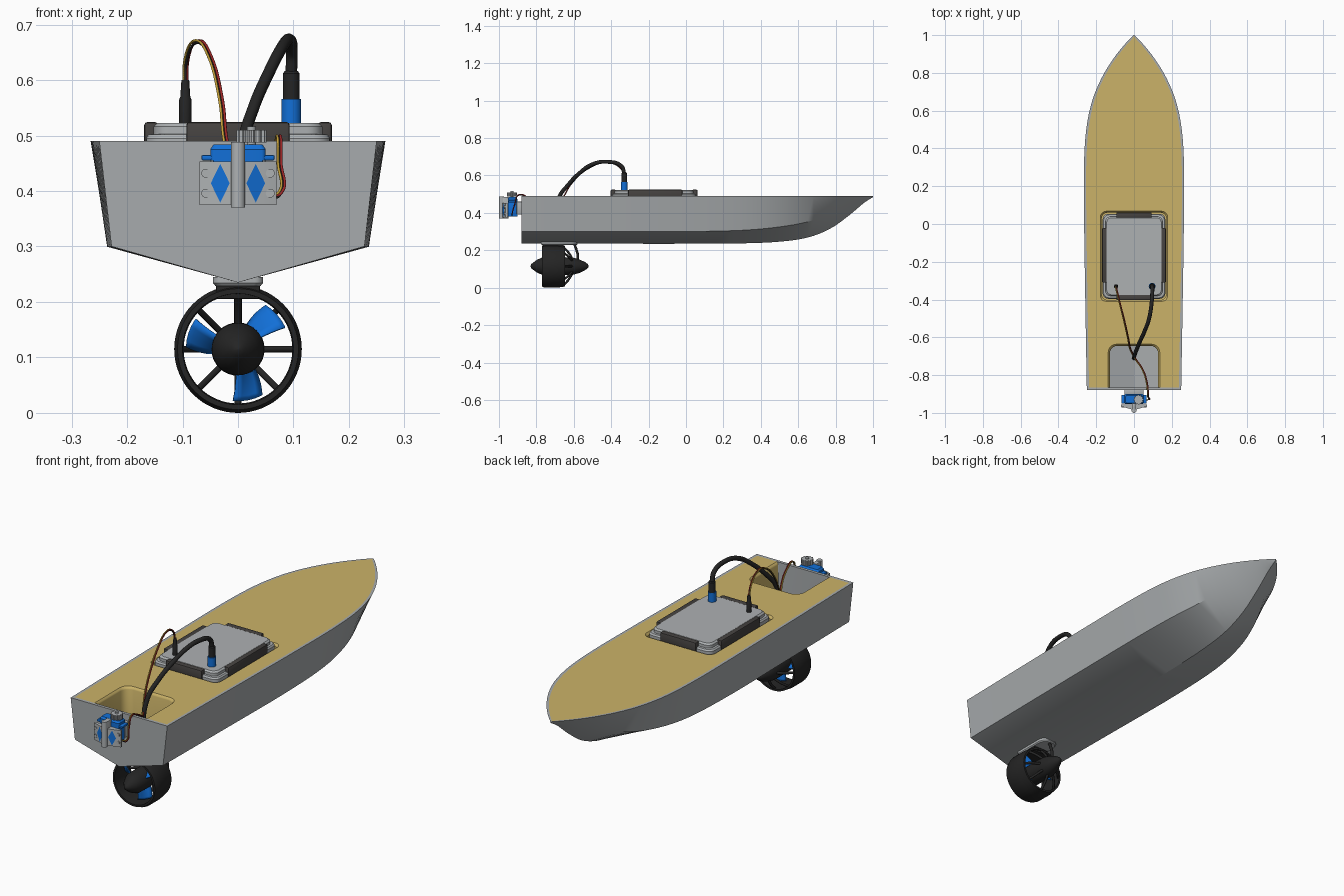
import bpy, bmesh, math
from mathutils import Vector, Matrix

if "Cube" in bpy.data.objects:
    bpy.data.objects.remove(bpy.data.objects["Cube"])


def mat(name, r, g, b):
    m = bpy.data.materials.new(name)
    m.diffuse_color = (r, g, b, 1)
    m.use_nodes = True
    m.node_tree.nodes["Principled BSDF"].inputs["Base Color"].default_value = m.diffuse_color
    return m


GREY = mat("hull grey", .39, .41, .42)
TAN = mat("deck tan", .60, .45, .14)
LIGHT = mat("case grey", .42, .44, .45)
DARK = mat("dark latch", .06, .055, .052)
BLACK = mat("black plastic", .018, .018, .018)
BLUE = mat("blue", .006, .16, .68)
RED = mat("wire red", .35, .02, .02)
YELLOW = mat("wire yellow", .55, .35, .04)


def finish(name, bm, *mats, smooth=True):
    bmesh.ops.recalc_face_normals(bm, faces=bm.faces)
    me = bpy.data.meshes.new(name)
    bm.to_mesh(me)
    bm.free()
    ob = bpy.data.objects.new(name, me)
    bpy.context.collection.objects.link(ob)
    for m in mats:
        me.materials.append(m)
    if smooth:
        shade(ob)
    return ob


def shade(ob):
    bpy.ops.object.select_all(action='DESELECT')
    ob.select_set(True)
    bpy.context.view_layer.objects.active = ob
    bpy.ops.object.shade_smooth_by_angle(angle=math.radians(32))


def loft(rings, caps=True):
    """Bridge closed rings of points; returns bmesh and faces as rows."""
    bm = bmesh.new()
    vs = [[bm.verts.new(p) for p in ring] for ring in rings]
    n = len(rings[0])
    rows = [[bm.faces.new((a[j], a[(j + 1) % n], b[(j + 1) % n], b[j])) for j in range(n)]
            for a, b in zip(vs, vs[1:])]
    if caps:
        bm.faces.new(vs[0])
        bm.faces.new(vs[-1])
    return bm, rows


def rounded_loft(hx, y0, y1, r0, r1, levels):
    """Rounded rectangle (radius r0 at y0, r1 at y1) lofted through (z, grow) levels."""
    pts = []
    for cx, cy, r, a0 in ((hx - r1, y1 - r1, r1, 0), (-hx + r1, y1 - r1, r1, 90),
                          (-hx + r0, y0 + r0, r0, 180), (hx - r0, y0 + r0, r0, 270)):
        for k in range(6):
            a = math.radians(a0 + 18 * k)
            pts.append((cx + r * math.cos(a), cy + r * math.sin(a)))
    cy, hy = (y0 + y1) / 2, (y1 - y0) / 2
    return loft([[(x * (1 + g / hx), cy + (y - cy) * (1 + g / hy), z) for x, y in pts]
                 for z, g in levels])


def box(name, x0, x1, y0, y1, z0, z1, m, bevel=.003):
    bm = bmesh.new()
    bmesh.ops.create_cube(bm, size=1)
    for v in bm.verts:
        v.co = ((x0 + x1) / 2 + v.co.x * (x1 - x0), (y0 + y1) / 2 + v.co.y * (y1 - y0),
                (z0 + z1) / 2 + v.co.z * (z1 - z0))
    if bevel:
        bmesh.ops.bevel(bm, geom=bm.edges[:], offset=bevel, segments=2, profile=.5, affect='EDGES')
    return finish(name, bm, m)


def lathe(name, profile, centre, m, axis='Z', n=32, closed=False):
    """Spin (radius, height) points about Z or Y through centre."""
    rings = []
    for r, h in profile + (profile[:1] if closed else []):
        r = max(r, .0004)
        c = [(r * math.cos(t * math.tau / n), r * math.sin(t * math.tau / n)) for t in range(n)]
        rings.append([Vector(centre) + Vector((a, b, h) if axis == 'Z' else (a, h, b)) for a, b in c])
    bm, _ = loft(rings, not closed)
    bmesh.ops.remove_doubles(bm, verts=bm.verts, dist=1e-5)
    return finish(name, bm, m)


def tube(name, pts, r, m, res=3):
    cu = bpy.data.curves.new(name, 'CURVE')
    cu.dimensions, cu.bevel_depth, cu.bevel_resolution, cu.use_fill_caps = '3D', r, res, True
    sp = cu.splines.new('BEZIER')
    sp.bezier_points.add(len(pts) - 1)
    for bp, p in zip(sp.bezier_points, pts):
        bp.co, bp.handle_left_type, bp.handle_right_type = p, 'AUTO', 'AUTO'
    cu.materials.append(m)
    ob = bpy.data.objects.new(name, cu)
    bpy.context.collection.objects.link(ob)
    return ob


# Hull stations: y, deck half width, chine half width, chine height, keel height
ST = [Vector(s) for s in (
    (-.88, .25, .228, .30, .235), (-.866, .25, .228, .30, .235), (-.4, .258, .233, .30, .235),
    (.0, .264, .236, .30, .235), (.3, .265, .23, .307, .237), (.5, .253, .205, .325, .246),
    (.65, .222, .162, .352, .268), (.77, .173, .112, .392, .315), (.87, .113, .062, .43, .385),
    (.95, .05, .022, .464, .452), (1.0, .002, .001, .486, .484))]
rows = ST[:2]
for i in range(1, len(ST) - 1):
    a, b, c, d = ST[max(i - 1, 1)], ST[i], ST[i + 1], ST[min(i + 2, len(ST) - 1)]
    for t in (.25, .5, .75, 1):
        rows.append(.5 * (2 * b + (c - a) * t + (2 * a - 5 * b + 4 * c - d) * t * t
                          + (3 * b - a - 3 * c + d) * t ** 3))
rings = []
for y, sx, cx, cz, kz in rows:
    ix = max(sx - .012, sx * .3)
    rings.append([(0, y, kz), (cx, y, cz), (sx, y, .49), (ix, y, .49),
                  (-ix, y, .49), (-sx, y, .49), (-cx, y, cz)])
bm, faces = loft(rings)
for row in faces[1:-1]:
    row[3].material_index = 1
hull = finish("hull_and_deck", bm, GREY, TAN, smooth=False)

# Stern well with V floor, and recess for the electronics case
bm, _ = rounded_loft(.128, -.866, -.645, .004, .04,
                     [(.25, 0), (.478, 0), (.484, .002), (.4905, .009), (.55, .009)])
bmesh.ops.bisect_plane(bm, geom=bm.verts[:] + bm.edges[:] + bm.faces[:],
                       plane_co=(0, 0, 0), plane_no=(1, 0, 0))
for v in bm.verts:
    v.co.y = max(v.co.y, -.866)
    if v.co.z < .26:
        v.co.z += .29 * abs(v.co.x)
bm.normal_update()
for f in bm.faces:
    c = f.calc_center_median()
    f.material_index = 0 if c.z < .31 or c.y < -.86 else 1
well = finish("well_cutter", bm, GREY, TAN, smooth=False)
bm, _ = rounded_loft(.171, -.402, .06, .03, .03,
                     [(.42, 0), (.48, 0), (.4905, .008), (.55, .008)])
for f in bm.faces:
    f.material_index = 1
recess = finish("recess_cutter", bm, GREY, TAN, smooth=False)
for cutter in (well, recess):
    md = hull.modifiers.new("cut", 'BOOLEAN')
    md.operation, md.solver, md.object = 'DIFFERENCE', 'EXACT', cutter
    bpy.context.view_layer.objects.active = hull
    bpy.ops.object.modifier_apply(modifier=md.name)
    bpy.data.objects.remove(cutter)
shade(hull)

# Electronics case with dark latches on all four sides
bm, _ = rounded_loft(.166, -.396, .054, .03, .03,
                     [(.41, 0), (.495, 0), (.502, -.005), (.503, -.014), (.516, -.014), (.523, -.021)])
finish("electronics_case", bm, LIGHT)
for s in (-1, 1):
    x0, x1 = sorted((s * .144, s * .169))
    box("side_latch", x0, x1, -.31, -.02, .47, .524, DARK, .005)
    yc = -.171 + s * .218
    box("end_latch", -.093, .093, yc - .014, yc + .014, .47, .524, DARK, .005)

# Connectors and cables
P = (.096, -.33, 0)
lathe("power_plug_base", [(.018, .52), (.018, .566)], P, BLUE)
lathe("power_plug_top", [(.015, .566), (.015, .612), (.012, .616)], P, BLACK)
lathe("servo_plug", [(.011, .52), (.011, .565), (.009, .57), (.007, .60)], (-.095, -.33, 0), BLACK)
tube("power_cable", [(.096, -.33, .61), (.097, -.345, .65), (.093, -.42, .673), (.08, -.5, .66),
                     (.055, -.57, .612), (.028, -.63, .55), (.008, -.68, .48), (0, -.71, .26)], .0105, BLACK)
wire = [(-.095, -.33, .59), (-.093, -.345, .635), (-.075, -.42, .67), (-.05, -.52, .64),
        (-.03, -.61, .56), (-.02, -.66, .48), (.005, -.71, .42), (.045, -.77, .44), (.068, -.84, .48),
        (.074, -.895, .496), (.075, -.915, .45), (.075, -.93, .395), (.05, -.93, .39)]
for m, dx, dz in ((RED, .003, .001), (YELLOW, -.003, .001), (BLACK, 0, -.003)):
    tube("servo_wire", [(x + dx, y, z + dz) for x, y, z in wire], .0025, m, 1)

# Steering servo on the transom
box("servo_body", -.045, .045, -.952, -.9, .38, .47, BLUE)
bm, _ = rounded_loft(.05, -.953, -.902, .008, .008, [(.455, 0), (.475, 0), (.484, -.006)])
finish("servo_top", bm, BLUE)
box("servo_ears", -.066, .066, -.95, -.905, .455, .465, BLUE)
box("transom_mount", -.05, .05, -.905, -.875, .39, .46, LIGHT)
bm, _ = loft([[(-.069, -.955, z), (.069, -.955, z), (.069, -.965, z), (.012, -.982, z),
               (-.012, -.982, z), (-.069, -.965, z)] for z in (.375, .453)])
finish("bracket_plate", bm, LIGHT)
lathe("bracket_rail", [(.013, .37), (.013, .488)], (0, -.987, 0), LIGHT)
box("bracket_web", -.011, .011, -.985, -.95, .37, .486, LIGHT, .002)
for s in (-1, 1):
    bm = bmesh.new()
    pts = [(s * .032 + dx, dz) for dx, dz in ((.017, 0), (0, .035), (-.017, 0), (0, -.035))]
    bm.faces.new([bm.verts.new((x, -.966 - (.069 - abs(x)) * .298, .414 + z)) for x, z in pts])
    finish("bracket_window", bm, BLUE, smooth=False)
    for z in (.396, .432):
        lathe("bracket_screw", [(.008, -.972), (.008, -.96)], (s * .058, 0, z), LIGHT, 'Y', 16)
gear = [[(.024 + r * math.cos(k * math.tau / 48), -.93 + r * math.sin(k * math.tau / 48), z)
         for k in range(48) for r in [.027 if k % 4 < 2 else .023]] for z in (.487, .51)]
bm, _ = loft(gear)
finish("servo_gear", bm, LIGHT)
lathe("gear_screw", [(.008, .48), (.008, .516)], (.024, -.93, 0), LIGHT, n=16)

# Ducted thruster
C = (0, 0, .115)
lathe("duct", [(.109, -.77), (.115, -.755), (.115, -.69), (.109, -.648), (.1, -.648), (.098, -.70), (.1, -.77)],
      C, BLACK, 'Y', 64, True)
lathe("thruster_hub", [(0, -.832), (.012, -.827), (.034, -.797), (.047, -.768), (.048, -.65), (.046, -.605),
                       (.037, -.572), (.022, -.54), (.01, -.524), (0, -.52)], C, BLACK, 'Y')
for k in range(8):
    a = k * math.pi / 4
    u = Vector((math.cos(a), 0, math.sin(a)))
    tube("duct_spoke", [Vector(C) + u * r + Vector((0, y, 0)) for r, y in ((.035, -.605), (.075, -.63), (.106, -.66))],
         .006, BLACK, 2)
for k in range(3):
    bm = bmesh.new()
    grid = []
    for i in range(7):
        r = .04 + .009 * i
        row = []
        for j in range(5):
            s = j / 4 - .5
            t = math.radians(52 + 120 * k) + s * (.75 - .03 * i) - .03 * i
            row.append(bm.verts.new((r * math.cos(t), -.715 + s * (.055 - .004 * i), .115 + r * math.sin(t))))
        grid.append(row)
    for a, b in zip(grid, grid[1:]):
        for j in range(4):
            bm.faces.new((a[j], a[j + 1], b[j + 1], b[j]))
    blade = finish("propeller_blade", bm, BLUE)
    blade.modifiers.new("thickness", 'SOLIDIFY').thickness = .004

# Thruster mount under the keel
bm, _ = rounded_loft(.045, -.775, -.58, .015, .04, [(.229, -.004), (.234, 0), (.245, 0)])
finish("thruster_plate", bm, LIGHT)
box("thruster_neck", -.04, .04, -.765, -.655, .205, .232, BLACK)
tube("thruster_lead", [(0, -.6, .24), (0, -.585, .2), (0, -.578, .165), (0, -.59, .13)], .007, BLACK)
